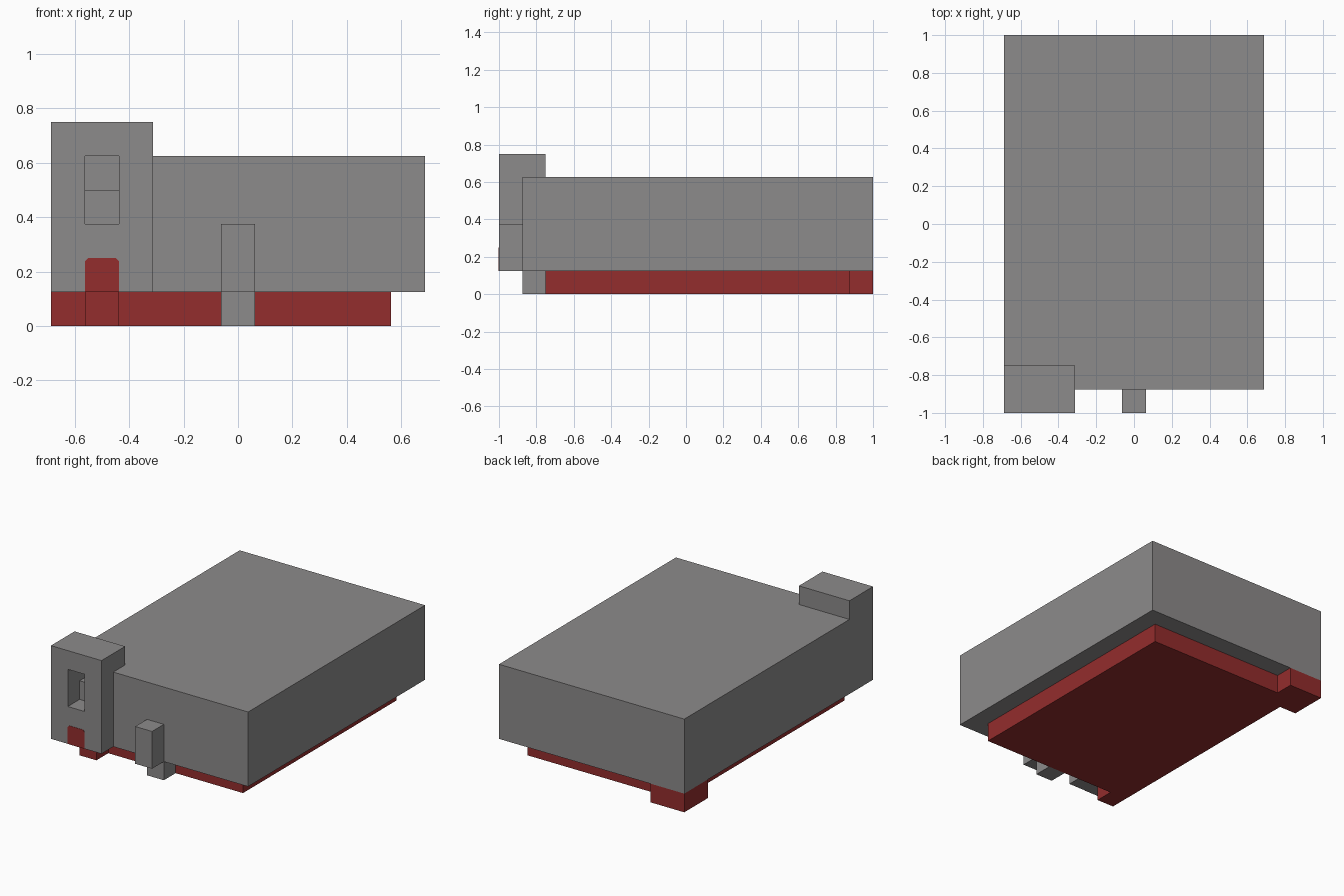
import bpy
import bmesh
from mathutils import Vector

cube = bpy.data.objects.get("Cube")
if cube:
    bpy.data.objects.remove(cube, do_unlink=True)

U = 1 / 16  # grid unit shared by every part


def material(name, rgb):
    m = bpy.data.materials.new(name)
    m.use_nodes = True
    color = (*rgb, 1)
    m.diffuse_color = color
    bsdf = m.node_tree.nodes["Principled BSDF"]
    bsdf.inputs["Base Color"].default_value = color
    bsdf.inputs["Roughness"].default_value = 0.8
    return m


grey = material("stone grey", (0.265, 0.257, 0.257))
red = material("brick red", (0.295, 0.026, 0.026))


def prism(name, outline, offset, mat):
    """Extrude a closed outline, given in grid units, along offset."""
    bm = bmesh.new()
    face = bm.faces.new([bm.verts.new(Vector(p) * U) for p in outline])
    grown = bmesh.ops.extrude_face_region(bm, geom=[face])["geom"]
    moved = [g for g in grown if isinstance(g, bmesh.types.BMVert)]
    bmesh.ops.translate(bm, verts=moved, vec=Vector(offset) * U)
    bmesh.ops.recalc_face_normals(bm, faces=bm.faces)
    mesh = bpy.data.meshes.new(name)
    bm.to_mesh(mesh)
    bm.free()
    mesh.materials.append(mat)
    obj = bpy.data.objects.new(name, mesh)
    bpy.context.collection.objects.link(obj)
    return obj


def box(name, x, y, z, mat):
    rect = [(x[i], y[j], z[0]) for i, j in ((0, 0), (1, 0), (1, 1), (0, 1))]
    return prism(name, rect, (0, 0, z[1] - z[0]), mat)


def cut(target, cutter):
    mod = target.modifiers.new("niche", 'BOOLEAN')
    mod.operation = 'DIFFERENCE'
    mod.solver = 'EXACT'
    mod.object = cutter
    cutter.hide_render = True
    cutter.hide_set(True)


# Main hall
hall = box("hall", (-11, 11), (-14, 16), (2, 10), grey)

# Corner tower, hooked over the front edge of the hall roof
hook = [(-16, 2), (-14, 2), (-14, 10), (-12, 10), (-12, 12), (-16, 12)]
tower = prism("tower", [(-11, y, z) for y, z in hook], (6, 0, 0), grey)

# Window niche with a ledge halfway up
cut(tower, box("window_cutter", (-9, -7), (-17, -13), (6, 9.99), grey))
cut(hall, box("ledge_cutter", (-9, -7), (-15, -13), (8, 10.5), grey))

# Recessed red base with a front tongue and a rear corner block
foot = [(-9, -14), (-7, -14), (-7, -12), (9, -12), (9, 14), (-7, 14),
        (-7, 16), (-11, 16), (-11, 12), (-9, 12)]
prism("base", [(x, y, 0) for x, y in foot], (0, 0, 2), red)

# Red panel at the foot of the tower
arch = [(-9, 2), (-7, 2), (-7, 3.8), (-7.2, 4), (-8.8, 4), (-9, 3.8)]
prism("tower_panel", [(x, -16.03, z) for x, z in arch], (0, 0.06, 0), red)

# Front post and its foot
box("front_post", (-1, 1), (-16, -14), (2, 6), grey)
box("post_foot", (-1, 1), (-14, -12), (0, 2), grey)
